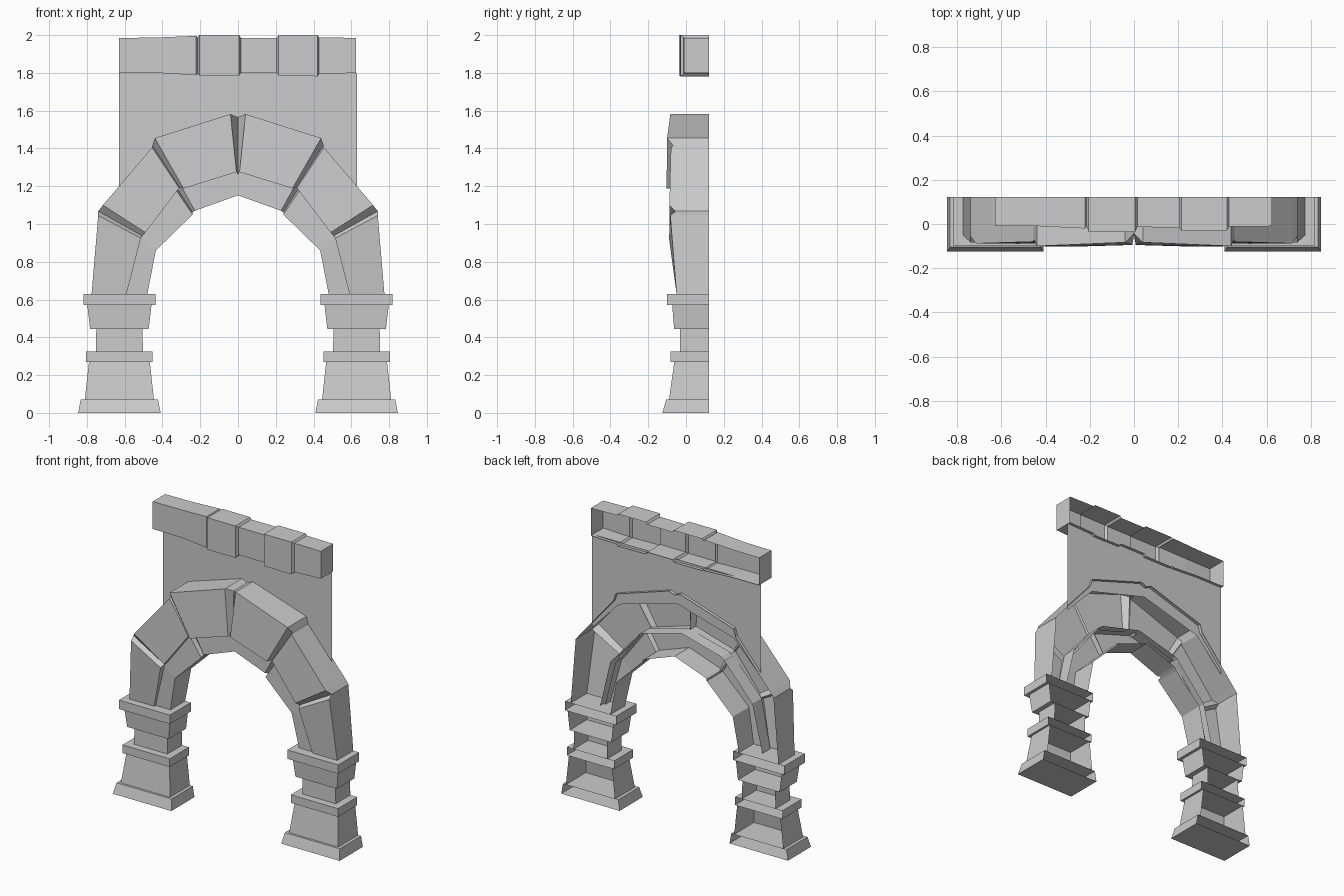
import bpy, bmesh

BACK = 0.122  # every part is an open-backed shell ending on this plane


def finish(name, bm, mirror=False):
    bmesh.ops.recalc_face_normals(bm, faces=bm.faces)
    mesh = bpy.data.meshes.new(name)
    bm.to_mesh(mesh)
    bm.free()
    obj = bpy.data.objects.new(name, mesh)
    bpy.context.collection.objects.link(obj)
    if mirror:
        mod = obj.modifiers.new("mirror", 'MIRROR')
        mod.use_clip = True
        mod.merge_threshold = 0.0005
    return obj


def loft(name, sections, mirror=False, caps=False):
    """Skin open cross-sections (lists of points) one after another."""
    bm = bmesh.new()
    rows = [[bm.verts.new(p) for p in s] for s in sections]
    for a, b in zip(rows, rows[1:]):
        for i in range(len(a) - 1):
            bm.faces.new((a[i], a[i + 1], b[i + 1], b[i]))
    if caps:
        bm.faces.new(rows[0])
        bm.faces.new(rows[-1])
    return finish(name, bm, mirror)


# Pillars: stacked tapered blocks, each open at the back
PX = 0.628
pillar_blocks = [
    # name, z0, half width, front y, z1, half width, front y
    ("pillar_base", 0.0, 0.218, -0.125, 0.07, 0.205, -0.105),
    ("pillar_plinth", 0.07, 0.183, -0.09, 0.27, 0.161, -0.062),
    ("pillar_band", 0.27, 0.176, -0.083, 0.325, 0.176, -0.083),
    ("pillar_neck", 0.325, 0.125, -0.033, 0.445, 0.122, -0.032),
    ("pillar_capital", 0.445, 0.155, -0.063, 0.57, 0.17, -0.073),
    ("pillar_top_slab", 0.57, 0.19, -0.10, 0.63, 0.19, -0.10),
]
for name, z0, w0, y0, z1, w1, y1 in pillar_blocks:
    def section(w, y, z):
        return [(PX - w, BACK, z), (PX - w, y, z), (PX + w, y, z), (PX + w, BACK, z)]
    loft(name, [section(w0, y0, z0), section(w1, y1, z1)], True, True)

# Outer arch stones: outer edge (x, z, front y), inner edge (x, z, front y)
outer = [
    ((.775, .63, -.05), (.59, .63, -.05)),
    ((.74, 1.045, -.083), (.515, .925, -.09)),
    ((.74, 1.068, -.055), (.508, .938, -.06)),   # joint
    ((.715, 1.10, -.088), (.49, .955, -.088)),
    ((.455, 1.405, -.08), (.312, 1.19, -.085)),
    ((.453, 1.415, -.068), (.308, 1.192, -.07)),  # joint
    ((.44, 1.455, -.10), (.288, 1.188, -.103)),
    ((.04, 1.582, -.083), (.008, 1.275, -.095)),
    ((0, 1.565, -.045), (0, 1.262, -.05)),       # centre groove
]
loft("outer_arch",
     [[(e[0], BACK, e[1]), (e[0], e[2], e[1]), (i[0], i[2], i[1]), (i[0], 0.02, i[1])]
      for e, i in outer], True)

# Inner arch stones, set back from the outer ones: (inner x, z), (outer x, z), front y
inner = [
    ((.48, .63), (.605, .63), -.035),
    ((.435, .86), (.53, .945), -.05),
    ((.24, 1.05), (.325, 1.175), -.05),
    ((.24, 1.062), (.32, 1.185), -.02),          # joint
    ((.228, 1.07), (.30, 1.20), -.04),
    ((0, 1.152), (0, 1.28), -.035),
]
loft("inner_arch",
     [[(j[0], BACK, j[1]), (j[0], y, j[1]), (k[0], y, k[1]), (k[0], 0.05, k[1])]
      for j, k, y in inner], True)

# Wall panel: single sheet whose lower edge follows the arch
WY = 0.10
lower = [(.63, 1.17), (.43, 1.38), (0, 1.50)]
loft("wall_panel", [[(x, WY, z), (x, WY, 1.80)] for x, z in lower], True)

# Coping course: x, front y, bottom z, top z along its length
coping = [
    (-.63, -.01, 1.80, 1.985), (-.43, -.01, 1.80, 1.987),
    (-.222, -.02, 1.788, 1.996), (-.214, -.01, 1.797, 1.986),
    (-.205, -.036, 1.785, 2.0), (.005, -.036, 1.785, 2.0),
    (.015, -.014, 1.80, 1.986), (.205, -.016, 1.80, 1.986),
    (.215, -.032, 1.785, 2.0), (.42, -.03, 1.782, 2.0),
    (.43, -.012, 1.793, 1.988), (.625, -.01, 1.80, 1.985),
]
loft("coping_stones",
     [[(x, BACK, lo), (x, y, lo), (x, y, hi), (x, BACK, hi)] for x, y, lo, hi in coping],
     caps=True)
